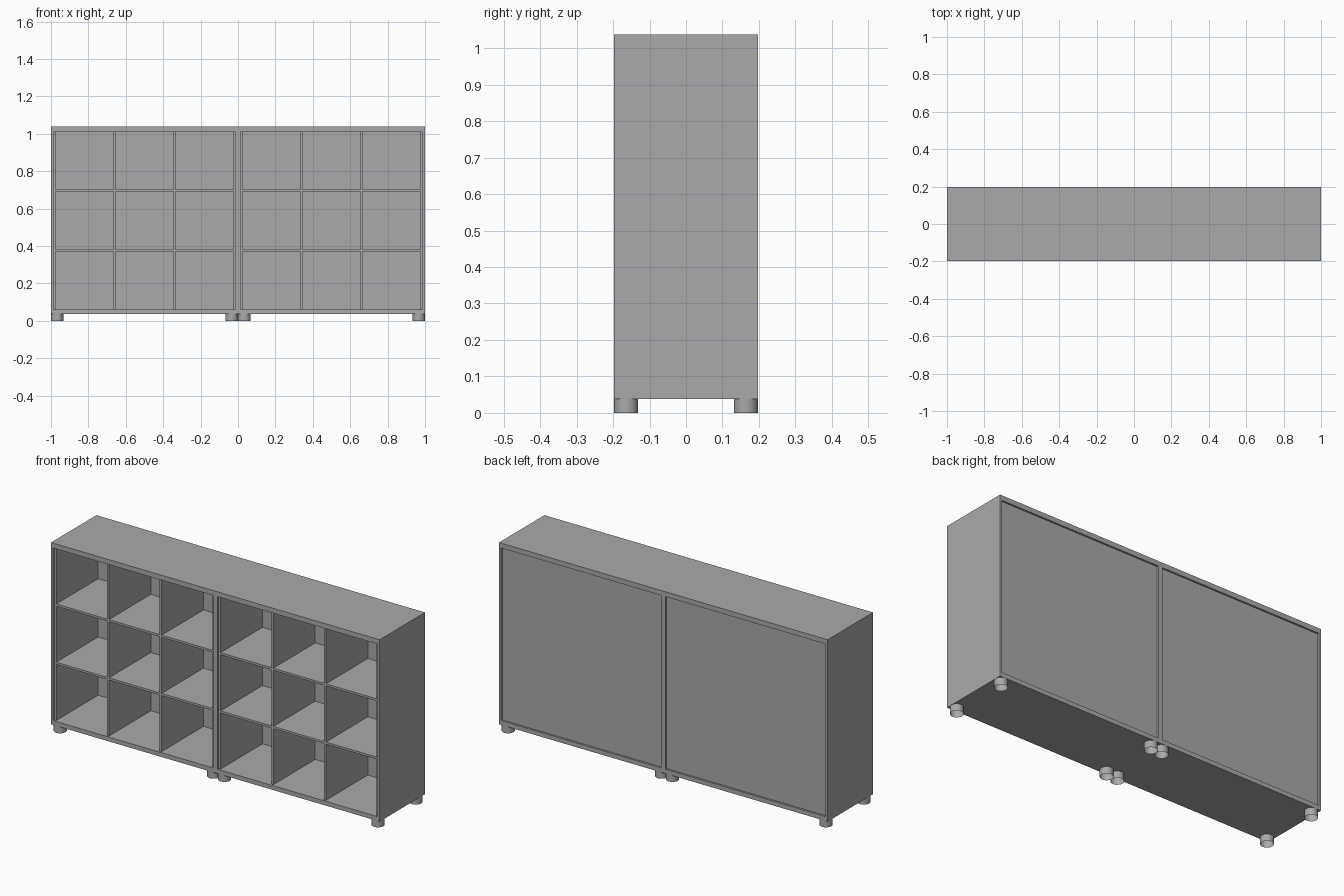
import bpy, bmesh
from mathutils import Matrix

cube = bpy.data.objects.get("Cube")
if cube:
    bpy.data.objects.remove(cube, do_unlink=True)

grey = bpy.data.materials.new("plain grey")
grey.use_nodes = True
colour = (0.4, 0.4, 0.4, 1)
grey.diffuse_color = colour
grey.node_tree.nodes["Principled BSDF"].inputs["Base Color"].default_value = colour


def finish(name, bm):
    mesh = bpy.data.meshes.new(name)
    bm.to_mesh(mesh)
    bm.free()
    mesh.materials.append(grey)
    obj = bpy.data.objects.new(name, mesh)
    bpy.context.collection.objects.link(obj)
    return obj


def board(name, x, y, z):
    """Box given by its (min, max) on each axis."""
    bm = bmesh.new()
    bmesh.ops.create_cube(bm, size=1)
    for v in bm.verts:
        v.co = [r[0] if c < 0 else r[1] for r, c in zip((x, y, z), v.co)]
    return finish(name, bm)


def foot(name, x, y):
    """Open-bottomed round foot."""
    bm = bmesh.new()
    bmesh.ops.create_cone(bm, cap_ends=False, segments=32, radius1=FOOT_R, radius2=FOOT_R,
                          depth=BASE, matrix=Matrix.Translation((x, y, BASE / 2)))
    for f in bm.faces:
        f.smooth = True
    return finish(name, bm)


# Main sizes
D, BASE, H = 0.197, 0.038, 1.038
SIDE, THIN, FOOT_R, INSET = 0.013, 0.012, 0.033, 0.01
LOW, HIGH = 0.062, 1.011
FULL = (-D, D)
GRID = (-D + INSET, D - 2 * INSET)

# Shared top and bottom boards
board("top_board", (-1, 1), FULL, (HIGH, H))
board("bottom_board", (-1, 1), FULL, (BASE, LOW))

# Two matching bays
for bay, x0 in (("right", -1), ("left", 0)):
    x1 = x0 + 1
    a, b = x0 + SIDE, x1 - SIDE
    board(bay + "_bay_outer_side_a", (x0, a), FULL, (LOW, HIGH))
    board(bay + "_bay_outer_side_b", (b, x1), FULL, (LOW, HIGH))
    board(bay + "_bay_back_panel", (a, b), (D - 2 * INSET, D - INSET), (LOW, HIGH))

    # Uprights of the cube grid: two linings and two dividers
    step = (b - a - THIN) / 3
    for i in range(4):
        x = a + i * step
        board(f"{bay}_bay_upright_{i + 1}", (x, x + THIN), GRID, (LOW, HIGH))

    # Shelves between the uprights
    cell = (HIGH - LOW - 2 * THIN) / 3
    for row in range(2):
        z = LOW + cell + row * (cell + THIN)
        for i in range(3):
            x = a + i * step
            board(f"{bay}_bay_shelf_{row + 1}_{i + 1}", (x + THIN, x + step), GRID, (z, z + THIN))

    # Four corner feet
    for x in (x0 + FOOT_R, x1 - FOOT_R):
        for place, y in (("front", -D + FOOT_R), ("back", D - FOOT_R)):
            foot(f"{bay}_bay_{place}_foot", x, y)
